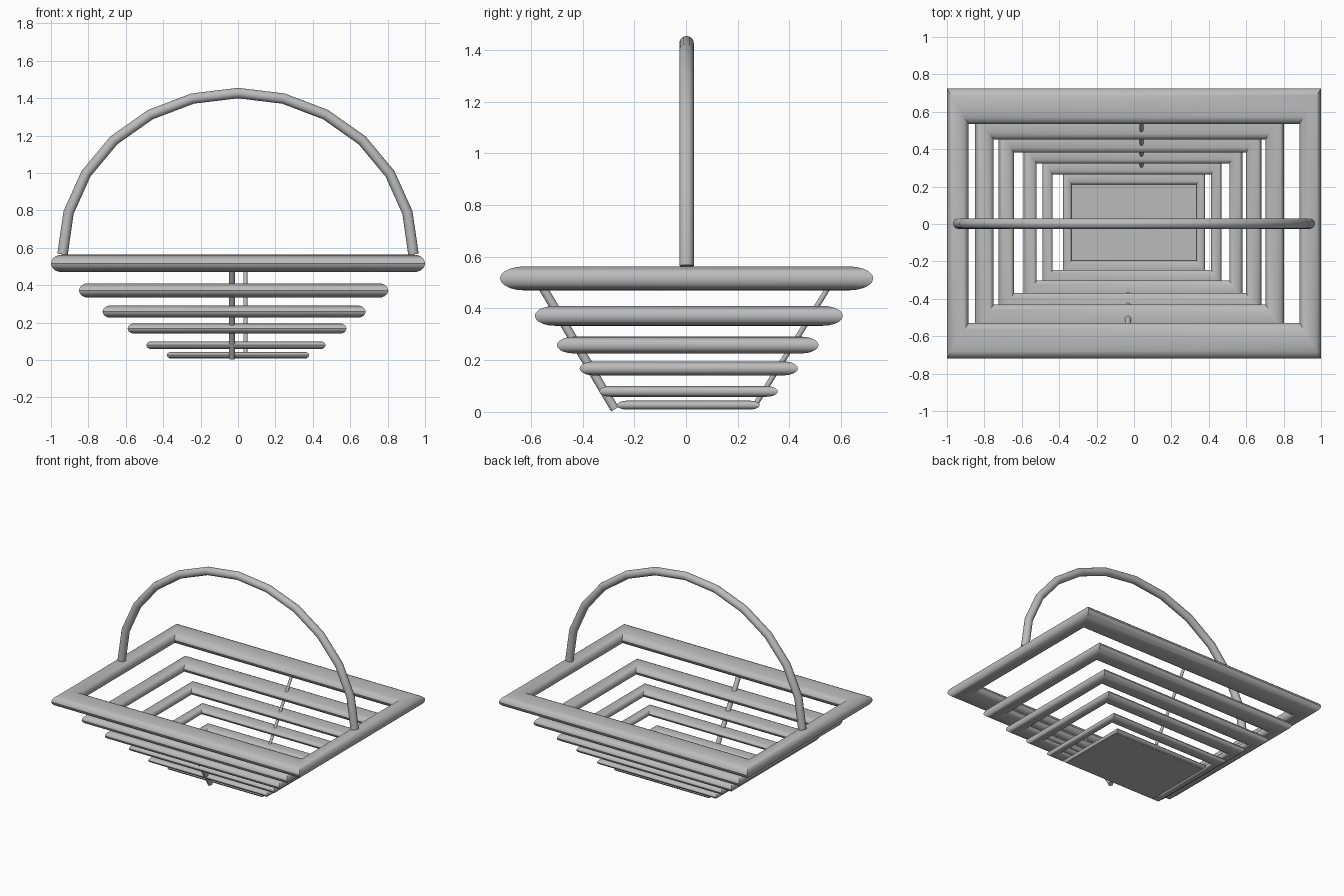
import bpy, bmesh, math
from mathutils import Vector

if "Cube" in bpy.data.objects:
    bpy.data.objects.remove(bpy.data.objects["Cube"])

grey = bpy.data.materials.new("grey")
grey.diffuse_color = (0.5, 0.5, 0.5, 1)
grey.use_nodes = True
grey.node_tree.nodes["Principled BSDF"].inputs["Base Color"].default_value = grey.diffuse_color


def finish(name, bm):
    bmesh.ops.recalc_face_normals(bm, faces=bm.faces)
    me = bpy.data.meshes.new(name)
    bm.to_mesh(me)
    bm.free()
    me.materials.append(grey)
    ob = bpy.data.objects.new(name, me)
    bpy.context.collection.objects.link(ob)
    bpy.ops.object.select_all(action='DESELECT')
    ob.select_set(True)
    bpy.context.view_layer.objects.active = ob
    bpy.ops.object.shade_smooth_by_angle(angle=math.radians(32))
    return ob


def bridge(bm, a, b):
    n = len(a)
    for i in range(n):
        bm.faces.new((a[i], a[(i + 1) % n], b[(i + 1) % n], b[i]))


def rect_ring(name, x0, x1, y0, y1, wx, wy, z0, z1, sides=20):
    """Mitred rectangular hoop with an oval section; wx, wy are rail widths."""
    bm = bmesh.new()
    cx, cy, cz = (x0 + x1) / 2, (y0 + y1) / 2, (z0 + z1) / 2
    hx, hy, hz = (x1 - x0 - wx) / 2, (y1 - y0 - wy) / 2, (z1 - z0) / 2
    loops = []
    for sx, sy in ((1, 1), (-1, 1), (-1, -1), (1, -1)):
        loop = []
        for i in range(sides):
            a = 2 * math.pi * i / sides
            c, s = math.cos(a), math.sin(a)
            loop.append(bm.verts.new((cx + sx * (hx + wx / 2 * c),
                                      cy + sy * (hy + wy / 2 * c), cz + hz * s)))
        loops.append(loop)
    for i in range(4):
        bridge(bm, loops[i], loops[(i + 1) % 4])
    return finish(name, bm)


def tube(name, pts, r, sides=16):
    """Round tube along a path, with flat capped ends."""
    bm = bmesh.new()
    pts = [Vector(p) for p in pts]
    loops = []
    for i, p in enumerate(pts):
        t = (pts[min(i + 1, len(pts) - 1)] - pts[max(i - 1, 0)]).normalized()
        side = Vector((0, 1, 0)) if abs(t.y) < 0.1 else Vector((1, 0, 0))
        up = t.cross(side).normalized()
        loops.append([bm.verts.new(p + r * (side * math.cos(a) + up * math.sin(a)))
                      for a in (2 * math.pi * k / sides for k in range(sides))])
    for a, b in zip(loops, loops[1:]):
        bridge(bm, a, b)
    bm.faces.new(loops[0])
    bm.faces.new(loops[-1])
    return finish(name, bm)


# Basket hoops, rim to base: x range, y range, rail widths, z range
hoops = [
    ("rim", -1.0, 1.0, -0.72, 0.725, 0.115, 0.19, 0.47, 0.563),
    ("hoop_1", -0.85, 0.803, -0.585, 0.607, 0.10, 0.155, 0.333, 0.41),
    ("hoop_2", -0.724, 0.682, -0.50, 0.513, 0.083, 0.132, 0.226, 0.291),
    ("hoop_3", -0.59, 0.58, -0.412, 0.433, 0.07, 0.11, 0.141, 0.195),
    ("hoop_4", -0.49, 0.468, -0.335, 0.355, 0.055, 0.09, 0.058, 0.10),
    ("base_hoop", -0.38, 0.38, -0.267, 0.285, 0.046, 0.073, 0.009, 0.043),
]
for h in hoops:
    rect_ring(*h)

# Flat floor panel
bm = bmesh.new()
bmesh.ops.create_cube(bm, size=1)
for v in bm.verts:
    v.co = (v.co.x * 0.74, v.co.y * 0.50 + 0.01, v.co.z * 0.008 + 0.013)
finish("floor_panel", bm)

# Slanted struts at front and back
tube("front_strut", [(-0.032, -0.56, 0.49), (-0.032, -0.275, 0.01)], 0.017)
tube("back_strut", [(0.04, 0.557, 0.49), (0.04, 0.27, 0.03)], 0.010)

# Arched carrying handle
arch = []
for i in range(13):
    a = math.radians(-90 + 15 * i)
    arch.append((0.938 * math.sin(a), 0.002, 0.565 + 0.862 * math.cos(a)))
tube("handle", arch, 0.028)
